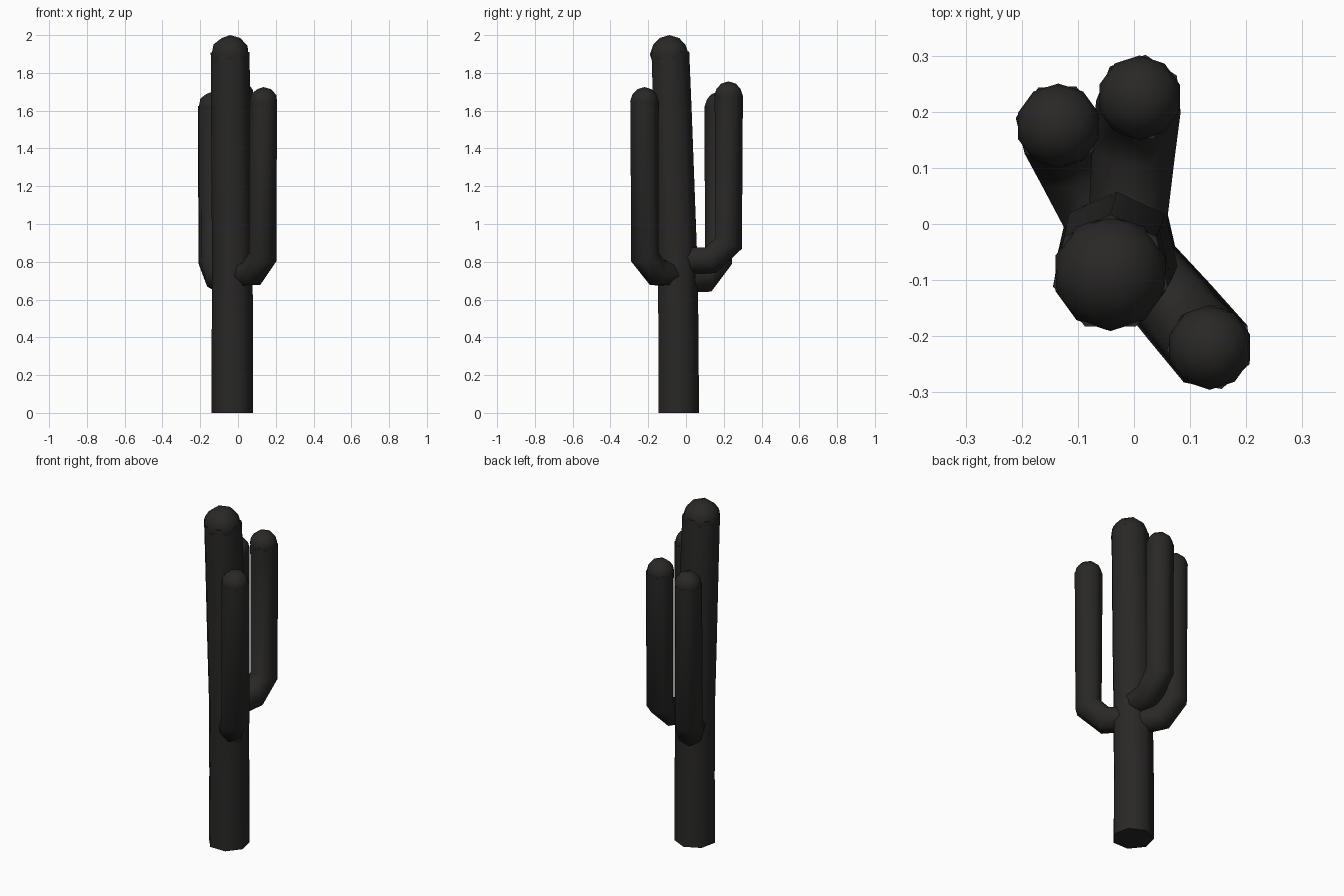
import bpy, bmesh, math
from mathutils import Vector

if "Cube" in bpy.data.objects:
    bpy.data.objects.remove(bpy.data.objects["Cube"])

mat = bpy.data.materials.new("dark_skin")
mat.diffuse_color = (0.022, 0.021, 0.020, 1)
mat.use_nodes = True
mat.node_tree.nodes["Principled BSDF"].inputs["Base Color"].default_value = mat.diffuse_color
Z = Vector((0, 0, 1))
SIDES = 7


def stem(name, path, radii, phase, top):
    """Seven-sided tube along a path, finished with a round faceted tip."""
    pts = [Vector(p) for p in path]
    bm = bmesh.new()
    rings = []
    for i, p in enumerate(pts):
        t = Vector()
        if i > 0:
            t += (p - pts[i - 1]).normalized()
        if i < len(pts) - 1:
            t += (pts[i + 1] - p).normalized()
        q = Z.rotation_difference(t.normalized())
        ring = []
        for k in range(SIDES):
            a = math.radians(phase) + math.tau * k / SIDES
            ring.append(bm.verts.new(p + q @ Vector((math.cos(a), math.sin(a), 0)) * radii[i]))
        rings.append(ring)
    for lo, hi in zip(rings, rings[1:]):
        for k in range(SIDES):
            j = (k + 1) % SIDES
            bm.faces.new((lo[k], lo[j], hi[j], hi[k]))
    bm.faces.new(rings[0][::-1])
    bm.faces.new(rings[-1])
    me = bpy.data.meshes.new(name)
    bm.to_mesh(me)
    bm.free()
    ob = bpy.data.objects.new(name, me)
    bpy.context.collection.objects.link(ob)

    # rounded tip
    r = radii[-1] * 0.98
    bpy.ops.mesh.primitive_ico_sphere_add(subdivisions=2, radius=r,
                                          location=(pts[-1].x, pts[-1].y, top - r))
    tip = bpy.context.object
    tip.name = name + "_tip"

    for o in (ob, tip):
        o.data.materials.append(mat)
        bpy.ops.object.select_all(action='DESELECT')
        o.select_set(True)
        bpy.context.view_layer.objects.active = o
        bpy.ops.object.shade_smooth_by_angle(angle=math.radians(60))


# leaning trunk, with its first ring kept flat on the ground
stem("trunk",
     [(-0.03, -0.045, 0), (-0.03, -0.045, 0.4), (-0.03, -0.05, 0.8),
      (-0.034, -0.064, 1.2), (-0.038, -0.077, 1.6), (-0.042, -0.088, 1.91)],
     [0.113, 0.112, 0.11, 0.109, 0.107, 0.105], 90, 2.0)

# three upturned arms: start inside trunk, two elbow rings, top
R = [0.072, 0.076, 0.078, 0.077]
stem("front_arm",
     [(0.01, -0.075, 0.74), (0.075, -0.15, 0.74), (0.135, -0.22, 0.83), (0.135, -0.22, 1.65)],
     R, -74, 1.725)
stem("left_arm",
     [(-0.06, 0.02, 0.71), (-0.10, 0.105, 0.71), (-0.135, 0.175, 0.81), (-0.135, 0.175, 1.625)],
     R, 66, 1.70)
stem("back_arm",
     [(-0.01, 0.01, 0.81), (0.0, 0.13, 0.81), (0.01, 0.225, 0.90), (0.01, 0.225, 1.68)],
     R, 82, 1.755)
